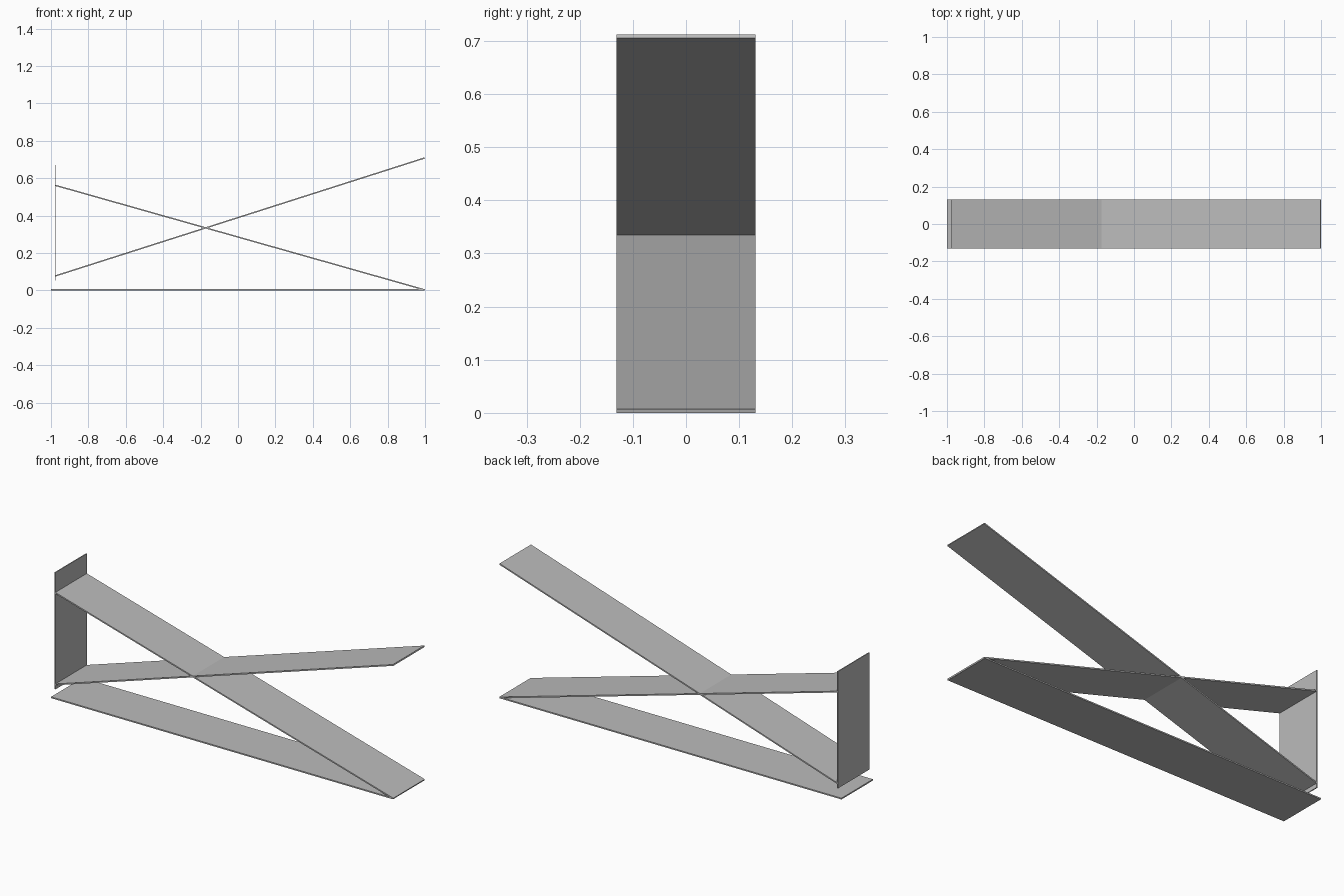
import bpy
import math
from mathutils import Vector

cube = bpy.data.objects.get("Cube")
if cube:
    bpy.data.objects.remove(cube, do_unlink=True)

WIDTH = 0.262
THICK = 0.007

grey = bpy.data.materials.new("plain grey")
grey.use_nodes = True
colour = (0.5, 0.5, 0.5, 1)
grey.diffuse_color = colour
grey.node_tree.nodes["Principled BSDF"].inputs["Base Color"].default_value = colour


def plank(name, start, end, thick=THICK):
    """Thin board whose centre line runs between two (x, z) points."""
    a, b = Vector(start), Vector(end)
    mid, span = (a + b) / 2, b - a
    bpy.ops.mesh.primitive_cube_add(size=1, location=(mid.x, 0, mid.y))
    board = bpy.context.object
    board.name = name
    board.scale = (span.length, WIDTH, thick)
    board.rotation_euler.y = -math.atan2(span.y, span.x)
    board.data.materials.append(grey)
    return board


# Flat board on the ground
plank("base_board", (-1, THICK / 2), (0.995, THICK / 2))

# Two sloping boards that cross each other
plank("rising_board", (-0.976, 0.078), (0.998, 0.7085))
plank("falling_board", (-0.976, 0.562), (0.998, 0.0035))

# Upright board joining the raised ends
plank("upright_board", (-0.977, 0.053), (-0.977, 0.67), 0.005)
